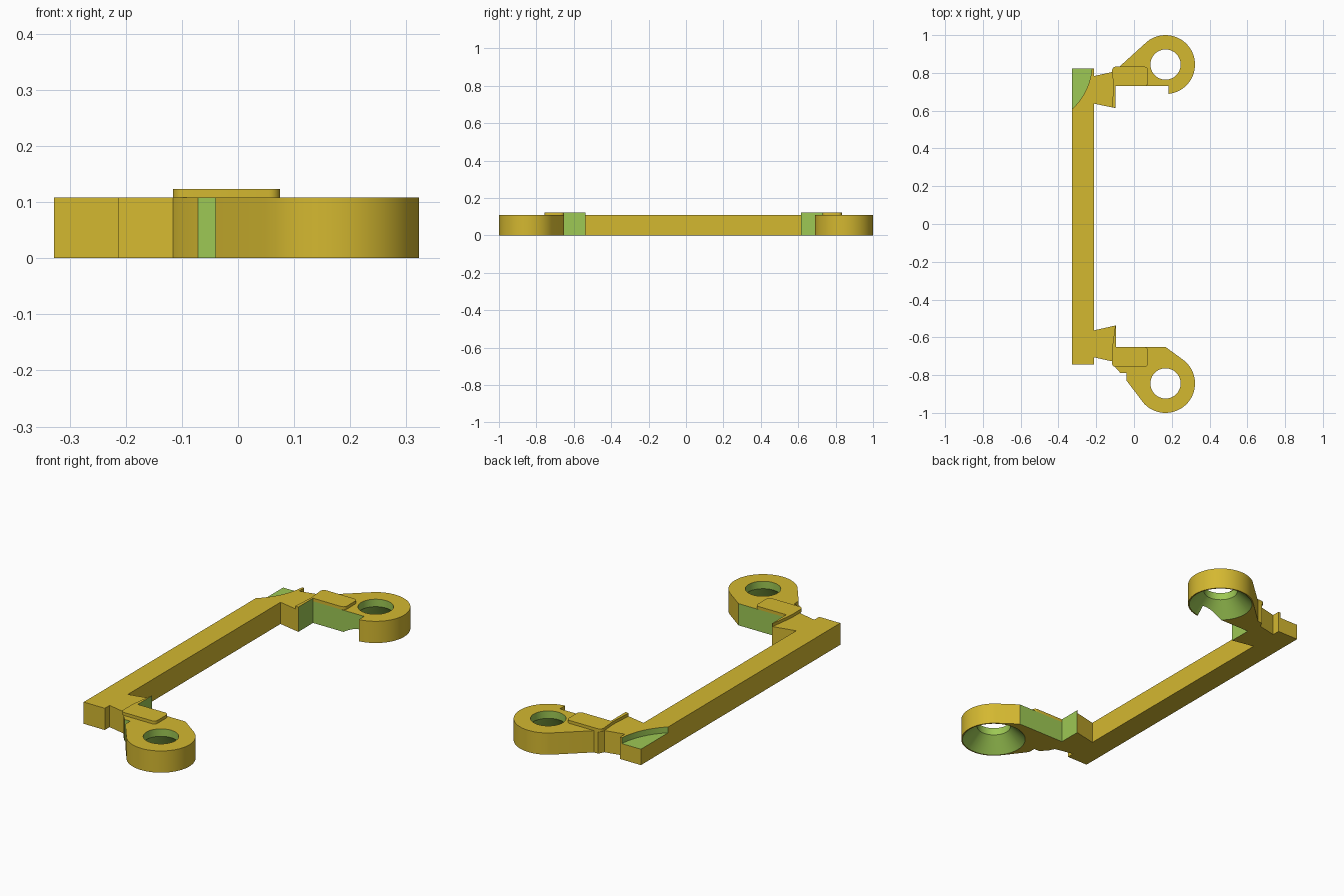
import bpy, bmesh, math

if "Cube" in bpy.data.objects:
    bpy.data.objects.remove(bpy.data.objects["Cube"])


def material(name, rgb):
    m = bpy.data.materials.new(name)
    m.diffuse_color = (*rgb, 1)
    m.use_nodes = True
    m.node_tree.nodes["Principled BSDF"].inputs["Base Color"].default_value = m.diffuse_color
    return m


MATS = [material("gold", (0.658, 0.479, 0.030)),
        material("leaf_green", (0.337, 0.578, 0.089))]
H = 0.108          # body height
RAISED = 0.123     # top of the raised plates
RING_R, HOLE_R = 0.156, 0.08


def make_object(name, bm):
    bmesh.ops.recalc_face_normals(bm, faces=bm.faces[:])
    me = bpy.data.meshes.new(name)
    bm.to_mesh(me)
    bm.free()
    for m in MATS:
        me.materials.append(m)
    ob = bpy.data.objects.new(name, me)
    bpy.context.collection.objects.link(ob)
    return ob


def prism(name, pts, z0, z1, green=(), all_green=False):
    """Extruded outline; 'green' lists the outline edges with green walls."""
    bm = bmesh.new()
    n = len(pts)
    lo = [bm.verts.new((x, y, z0)) for x, y in pts]
    hi = [bm.verts.new((x, y, z1)) for x, y in pts]
    faces = [bm.faces.new(lo[::-1]), bm.faces.new(hi)]
    walls = [bm.faces.new((lo[i], lo[(i + 1) % n], hi[(i + 1) % n], hi[i]))
             for i in range(n)]
    for i in green:
        walls[i % n].material_index = 1
    if all_green:
        for f in faces + walls:
            f.material_index = 1
    return make_object(name, bm)


def arc(cx, cy, r, a0, a1, n):
    return [(cx + r * math.cos(math.radians(a0 + (a1 - a0) * i / n)),
             cy + r * math.sin(math.radians(a0 + (a1 - a0) * i / n)))
            for i in range(n + 1)]


def hole_cutter(name, cx, cy, n=64):
    """Round hole with a wide cone opening downward."""
    bm = bmesh.new()
    rings = []
    for r, z in ((0.16, -0.01), (HOLE_R, 0.071), (HOLE_R, 0.2)):
        rings.append([bm.verts.new((x, y, z))
                      for x, y in arc(cx, cy, r, 0, 360, n)[:-1]])
    for a, b in zip(rings, rings[1:]):
        for i in range(n):
            j = (i + 1) % n
            bm.faces.new((a[i], a[j], b[j], b[i]))
    bm.faces.new(rings[0][::-1])
    bm.faces.new(rings[-1])
    for f in bm.faces:
        f.material_index = 1
    return make_object(name, bm)


def cut(ob, cutter):
    mod = ob.modifiers.new("cut", 'BOOLEAN')
    mod.operation = 'DIFFERENCE'
    mod.solver = 'EXACT'
    mod.object = cutter
    bpy.context.view_layer.objects.active = ob
    bpy.ops.object.modifier_apply(modifier=mod.name)
    bpy.data.objects.remove(cutter, do_unlink=True)


def smooth(ob):
    bpy.ops.object.select_all(action='DESELECT')
    ob.select_set(True)
    bpy.context.view_layer.objects.active = ob
    bpy.ops.object.shade_smooth_by_angle(angle=math.radians(25))


# Long bar with a shallow curved recess at its back end
bar = prism("long_bar", [(-0.328, -0.744), (-0.212, -0.744),
                         (-0.212, 0.823), (-0.328, 0.823)], 0, H)
cut(bar, prism("recess_cutter", arc(-0.55, 0.85, 0.328, 0, 360, 96)[:-1],
               0.079, 0.2, all_green=True))

# Back arm with its ring
back = prism("back_arm",
             [(-0.212, 0.637), (-0.098, 0.614), (-0.098, 0.73), (0.183, 0.73)]
             + arc(0.167, 0.844, RING_R, -84, 128, 40)
             + [(-0.077, 0.833), (-0.1, 0.833), (-0.114, 0.805), (-0.212, 0.783)],
             0, H, green=(1, 2))
cut(back, hole_cutter("back_hole_cutter", 0.167, 0.844))

# Front arm with its ring and a small step
front = prism("front_arm",
              [(-0.212, -0.706), (-0.116, -0.727), (-0.103, -0.754),
               (-0.071, -0.79), (-0.04, -0.79), (-0.04, -0.828)]
              + arc(0.167, -0.844, RING_R, 221, 414, 40)
              + [(0.167, -0.651), (-0.096, -0.651), (-0.096, -0.537), (-0.212, -0.563)],
              0, H, green=(3, -4, -3))
cut(front, hole_cutter("front_hole_cutter", 0.167, -0.844))

# Raised L-shaped plates with rounded corners
r = 0.02
back_plate = prism("back_raised_plate",
                   [(-0.116, 0.618), (-0.098, 0.614), (-0.098, 0.73)]
                   + arc(0.075 - r, 0.73 + r, r, -90, 0, 6)
                   + arc(0.075 - r, 0.833 - r, r, 0, 90, 6)
                   + arc(-0.116 + r, 0.833 - r, r, 90, 180, 6)
                   + [(-0.109, 0.73)],
                   H, RAISED, green=(1,))
front_plate = prism("front_raised_plate",
                    arc(-0.116 + r, -0.757 + r, r, 180, 270, 6)
                    + arc(0.075 - r, -0.757 + r, r, 270, 360, 6)
                    + arc(0.075 - r, -0.651 - r, r, 0, 90, 6)
                    + [(-0.096, -0.651), (-0.096, -0.537), (-0.1, -0.538),
                       (-0.116, -0.66)],
                    H, RAISED, green=(-4,))

for ob in (bar, back, front, back_plate, front_plate):
    smooth(ob)
